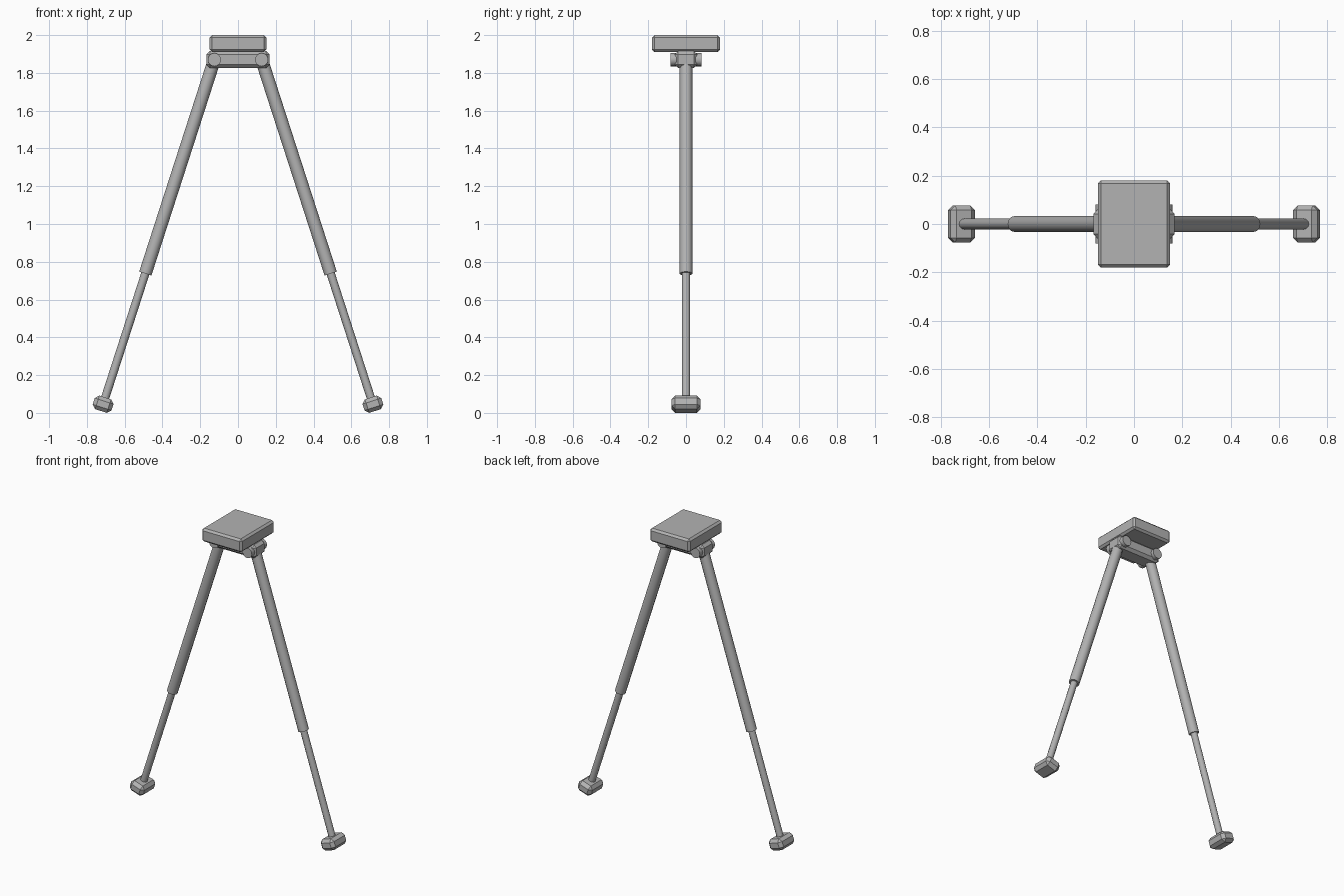
import bpy
from math import radians
from mathutils import Matrix, Vector

cube = bpy.data.objects.get("Cube")
if cube:
    bpy.data.objects.remove(cube, do_unlink=True)

# Single grey metal colour
GREY = (0.45, 0.45, 0.45, 1.0)
metal = bpy.data.materials.new("grey_metal")
metal.use_nodes = True
metal.diffuse_color = GREY
metal.node_tree.nodes["Principled BSDF"].inputs["Base Color"].default_value = GREY

SPLAY = radians(17.9)
HINGE = Vector((0.125, 0, 1.87))


def finish(name, bevel):
    obj = bpy.context.object
    obj.name = obj.data.name = name
    obj.data.materials.append(metal)
    if bevel:
        mod = obj.modifiers.new("Chamfer", "BEVEL")
        mod.width = bevel
        mod.segments = 1
    return obj


def box(name, size, location, bevel, tilt=0):
    bpy.ops.mesh.primitive_cube_add(size=1, location=location, rotation=(0, tilt, 0))
    obj = finish(name, bevel)
    obj.data.transform(Matrix.Diagonal((*size, 1)))


def rod(name, start, end, radius, sides, bevel=0):
    axis = end - start
    bpy.ops.mesh.primitive_cylinder_add(
        vertices=sides, radius=radius, depth=axis.length, location=(start + end) / 2,
        rotation=axis.to_track_quat("Z", "Y").to_euler())
    finish(name, bevel)
    bpy.ops.object.shade_smooth_by_angle(angle=radians(35))


# Mounting plate and hinge block
box("mounting_plate", (0.3, 0.36, 0.09), (0, 0, 1.955), 0.013)
box("hinge_block", (0.334, 0.12, 0.09), (0, 0, 1.871), 0.018)

# Mirrored legs, each with a pivot pin, two tubes and a foot
for side, sign in (("left", 1), ("right", -1)):
    tilt = -sign * SPLAY
    hinge = Vector((sign * HINGE.x, 0, HINGE.z))
    down = Matrix.Rotation(tilt, 3, "Y") @ Vector((0, 0, -1))
    reach = Vector((0, 0.081, 0))
    rod(side + "_pivot_pin", hinge - reach, hinge + reach, 0.035, 16)
    rod(side + "_upper_leg", hinge, hinge + down * 1.19, 0.034, 12)
    rod(side + "_lower_leg", hinge + down * 1.1, hinge + down * 1.91, 0.022, 12)
    box(side + "_foot", (0.105, 0.154, 0.075), hinge + down * 1.917, 0.02, tilt)
